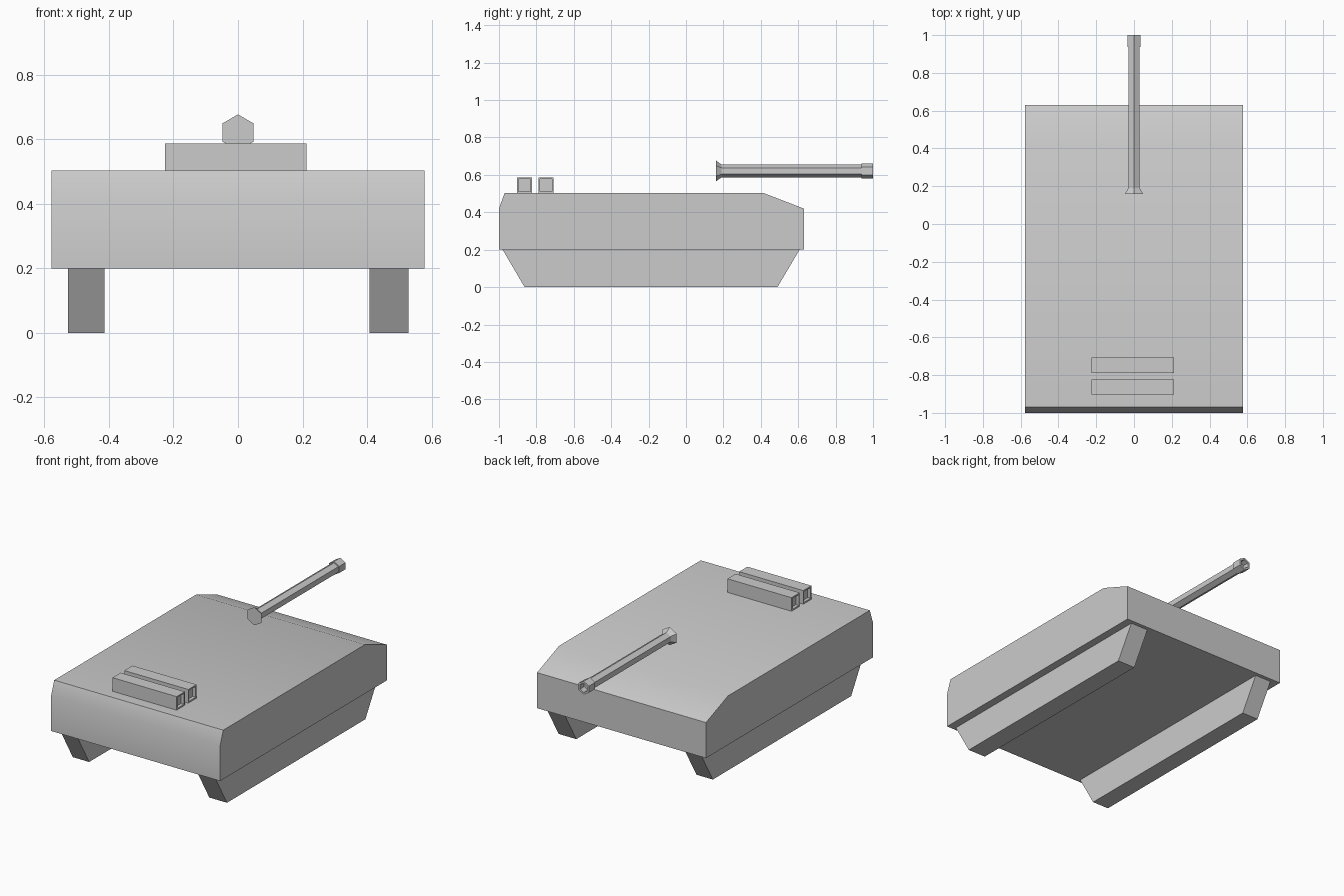
import bpy, bmesh, math

if "Cube" in bpy.data.objects:
    bpy.data.objects.remove(bpy.data.objects["Cube"], do_unlink=True)

grey = bpy.data.materials.new("plain_grey")
grey.use_nodes = True
grey.diffuse_color = (0.6, 0.6, 0.6, 1)
grey.node_tree.nodes["Principled BSDF"].inputs["Base Color"].default_value = (0.6, 0.6, 0.6, 1)


def finish(name, bm):
    bmesh.ops.recalc_face_normals(bm, faces=bm.faces)
    mesh = bpy.data.meshes.new(name)
    bm.to_mesh(mesh)
    bm.free()
    mesh.materials.append(grey)
    obj = bpy.data.objects.new(name, mesh)
    bpy.context.collection.objects.link(obj)
    return obj


def side_prism(profile, x0, x1):
    """Extrude a (y, z) side profile from x0 to x1."""
    bm = bmesh.new()
    face = bm.faces.new([bm.verts.new((x0, y, z)) for y, z in profile])
    ext = bmesh.ops.extrude_face_region(bm, geom=[face])
    verts = [g for g in ext["geom"] if isinstance(g, bmesh.types.BMVert)]
    bmesh.ops.translate(bm, verts=verts, vec=(x1 - x0, 0, 0))
    if not face.is_valid or len(bm.faces) < len(profile) + 2:
        bm.faces.new([v for v in bm.verts if abs(v.co.x - x0) < 1e-6])
    bmesh.ops.recalc_face_normals(bm, faces=bm.faces)
    return bm


# Hull: one wide body, with small slopes blended into the adjoining faces
hull = finish("hull", side_prism(
    [(-1, 0.2), (0.63, 0.2), (0.63, 0.42), (0.415, 0.503), (-0.97, 0.503), (-1, 0.42)],
    -0.578, 0.578))
bpy.context.view_layer.objects.active = hull
hull.select_set(True)
bpy.ops.object.shade_smooth_by_angle(angle=math.radians(30))
hull.select_set(False)

# Tracks: tapered runners under the hull
track_profile = [(-0.98, 0.2), (-0.863, 0), (0.489, 0), (0.607, 0.2)]
for name, x0, x1 in (("right_track", -0.526, -0.414), ("left_track", 0.408, 0.529)):
    finish(name, side_prism(track_profile, x0, x1))

# Deck boxes: two cross bars with recessed ends
for name, y in (("front_deck_box", -0.863), ("rear_deck_box", -0.748)):
    h = 0.04
    bm = side_prism([(y - h, 0.503), (y + h, 0.503), (y + h, 0.587), (y - h, 0.587)],
                    -0.226, 0.212)
    ends = [f for f in bm.faces if abs(f.normal.x) > 0.9]
    bmesh.ops.inset_individual(bm, faces=ends, thickness=0.012)
    for f in ends:
        inward = 0.02 if f.calc_center_median().x < 0 else -0.02
        ring = bmesh.ops.extrude_discrete_faces(bm, faces=[f])["faces"][0]
        bmesh.ops.translate(bm, verts=ring.verts, vec=(inward, 0, 0))
    finish(name, bm)

# Gun: six-sided barrel with a flared root and a hollow muzzle
bm = bmesh.new()
rings = []
for y, r in ((0.16, 0.056), (0.19, 0.034), (0.938, 0.034), (0.938, 0.041),
             (1, 0.041), (1, 0.028), (0.96, 0.028)):
    rings.append([bm.verts.new((r * math.sin(i * math.pi / 3), y,
                                0.621 + r * math.cos(i * math.pi / 3))) for i in range(6)])
for a, b in zip(rings, rings[1:]):
    for i in range(6):
        j = (i + 1) % 6
        bm.faces.new((a[i], a[j], b[j], b[i]))
bm.faces.new(rings[0])
bm.faces.new(rings[-1])
finish("gun_barrel", bm)
